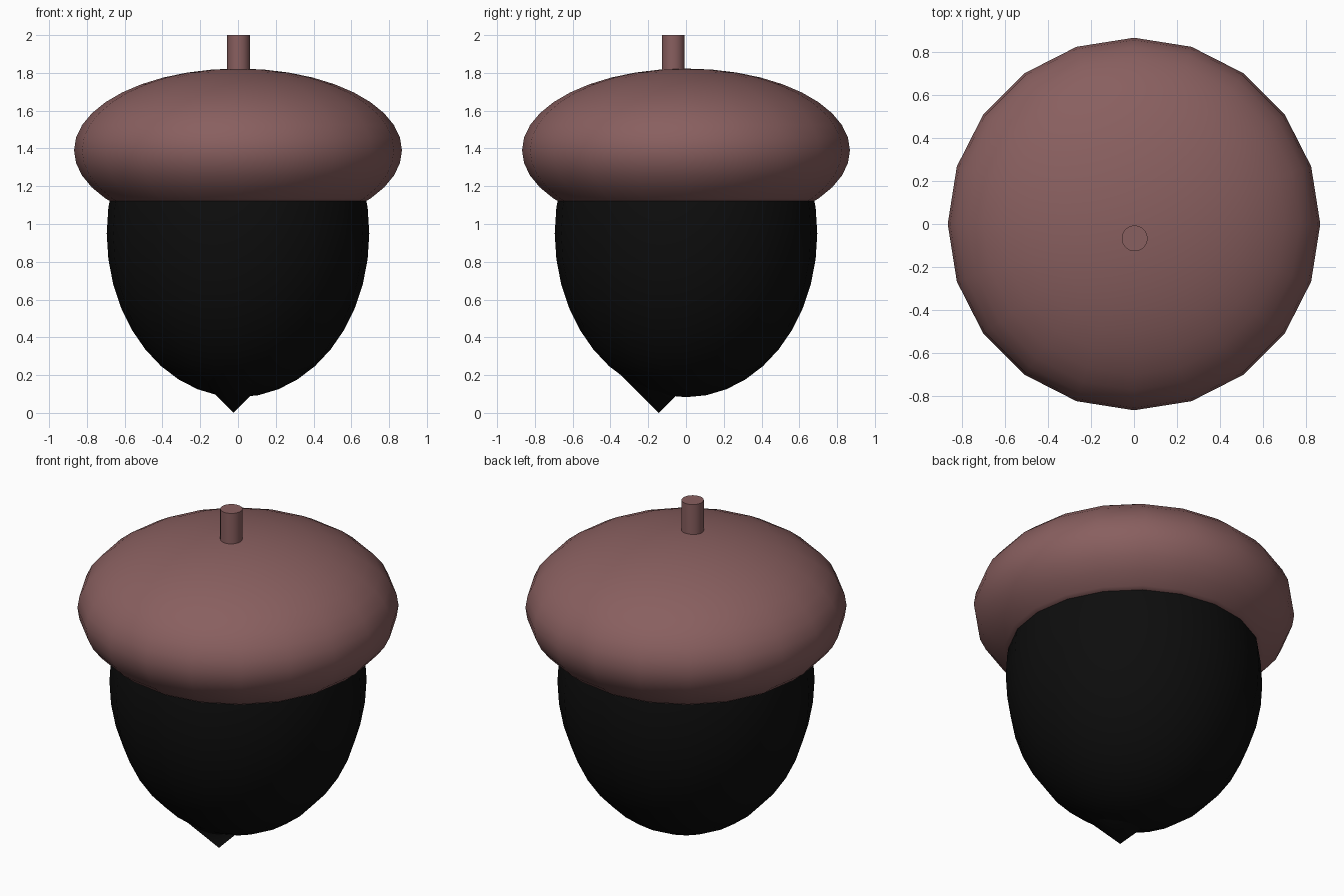
import bpy, bmesh, math
from mathutils import Vector

if "Cube" in bpy.data.objects:
    bpy.data.objects.remove(bpy.data.objects["Cube"])


def material(name, rgb):
    m = bpy.data.materials.new(name)
    m.diffuse_color = (*rgb, 1)
    m.use_nodes = True
    m.node_tree.nodes["Principled BSDF"].inputs["Base Color"].default_value = m.diffuse_color
    return m


brown = material("cap_brown", (0.25, 0.115, 0.115))
black = material("nut_black", (0.004, 0.004, 0.004))


def finish(name, bm, mat):
    bmesh.ops.recalc_face_normals(bm, faces=bm.faces)
    mesh = bpy.data.meshes.new(name)
    bm.to_mesh(mesh)
    bm.free()
    mesh.materials.append(mat)
    ob = bpy.data.objects.new(name, mesh)
    bpy.context.collection.objects.link(ob)
    bpy.ops.object.select_all(action='DESELECT')
    ob.select_set(True)
    bpy.context.view_layer.objects.active = ob
    bpy.ops.object.shade_smooth_by_angle(angle=math.radians(40))


def cut_ellipsoid(name, radius, half_height, z, cut_z, keep_above, mat):
    """Squashed 20-sided sphere, sliced flat and closed at cut_z."""
    bm = bmesh.new()
    bmesh.ops.create_uvsphere(bm, u_segments=20, v_segments=20, radius=1)
    bmesh.ops.scale(bm, vec=(radius, radius, half_height), verts=bm.verts)
    bmesh.ops.translate(bm, vec=(0, 0, z), verts=bm.verts)
    cut = bmesh.ops.bisect_plane(
        bm, geom=bm.verts[:] + bm.edges[:] + bm.faces[:],
        plane_co=(0, 0, cut_z), plane_no=(0, 0, 1),
        clear_inner=keep_above, clear_outer=not keep_above)
    rim = [e for e in cut["geom_cut"] if isinstance(e, bmesh.types.BMEdge)]
    bmesh.ops.contextual_create(bm, geom=rim)
    finish(name, bm, mat)


def cone(name, r_bottom, r_top, x, y, z0, z1, mat):
    bm = bmesh.new()
    bmesh.ops.create_cone(bm, cap_ends=True, segments=32, radius1=r_bottom,
                          radius2=r_top, depth=z1 - z0)
    bmesh.ops.translate(bm, vec=Vector((x, y, (z0 + z1) / 2)), verts=bm.verts)
    bmesh.ops.remove_doubles(bm, verts=bm.verts, dist=1e-5)
    finish(name, bm, mat)


# Cap and nut body
cut_ellipsoid("cap", 0.868, 0.433, 1.39, 1.122, True, brown)
cut_ellipsoid("nut", 0.695, 0.867, 0.95, 1.15, False, black)

# Off-centre pointed tip and stem
cone("tip", 0.0, 0.27, -0.024, -0.145, 0.0, 0.27, black)
cone("stem", 0.06, 0.06, 0.003, -0.067, 1.7, 2.0, brown)
